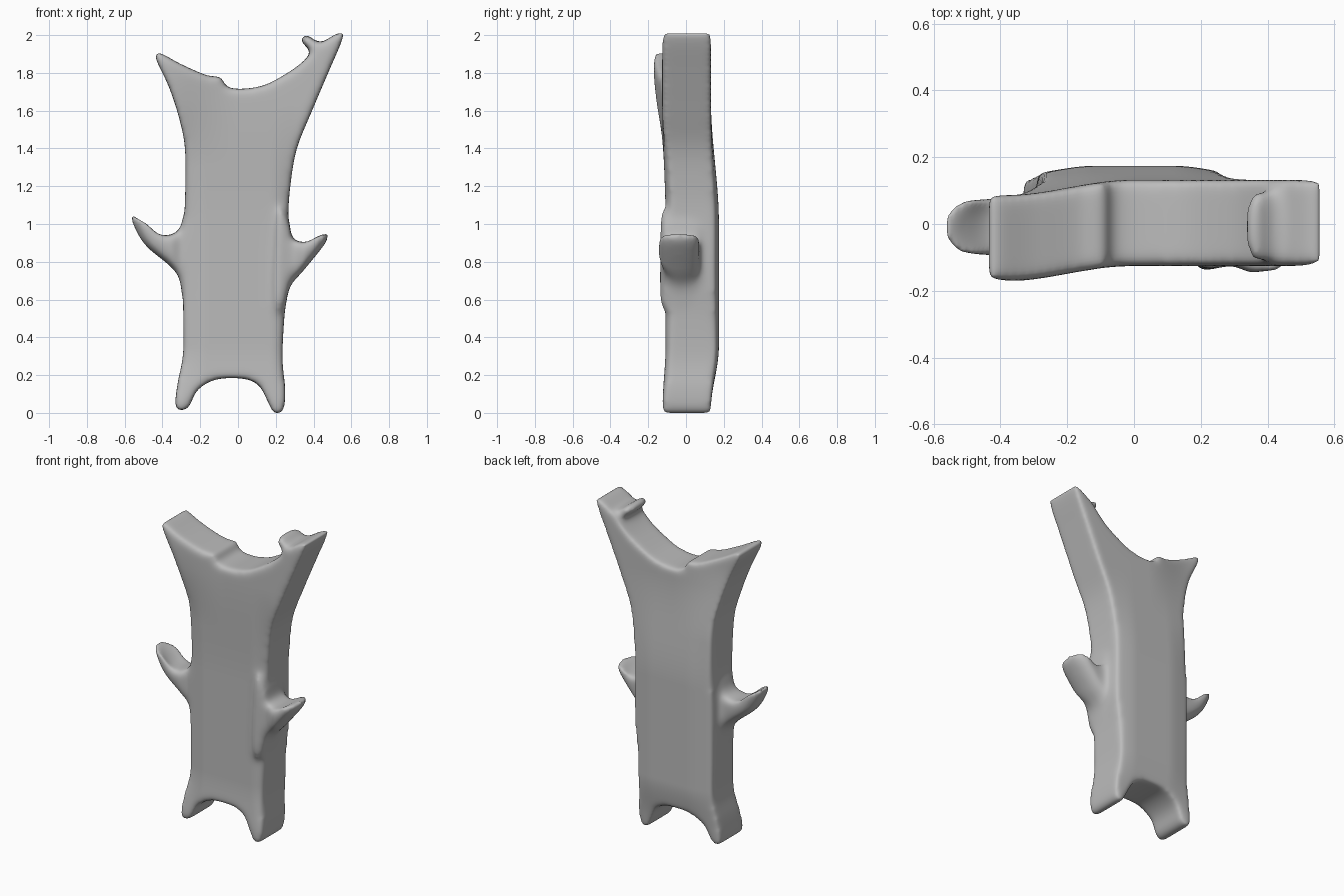
import bpy
import bmesh
from mathutils import Vector

# Remove the default cube only
default_cube = bpy.data.objects.get("Cube")
if default_cube:
    bpy.data.objects.remove(default_cube, do_unlink=True)

# Trunk silhouette: both upper arms, notch, both legs (x, z)
TRUNK = [
    (-.443, 1.905), (-.3, 1.84), (-.16, 1.78), (-.09, 1.775), (-.065, 1.725),
    (.01, 1.71), (.14, 1.73), (.27, 1.8), (.35, 1.86), (.44, 1.95),
    (.54, 2.01), (.555, 1.98), (.475, 1.79), (.39, 1.59), (.31, 1.39),
    (.275, 1.18), (.265, 1), (.265, .7), (.245, .5), (.235, .28),
    (.25, .12), (.24, .01), (.195, -.01), (.16, .05), (.12, .13),
    (.06, .17), (-.045, .18), (-.14, .165), (-.22, .11), (-.265, .02),
    (-.33, .02), (-.32, .15), (-.29, .31), (-.29, .55), (-.29, .9),
    (-.28, 1.13), (-.28, 1.39), (-.31, 1.55), (-.365, 1.72),
]
# Side spikes and the small stub on the taller arm
RIGHT_SPIKE = [
    (-.2, 1.08), (-.28, 1.06), (-.305, .98), (-.35, .94), (-.44, .945),
    (-.54, 1.03), (-.57, 1.03), (-.5, .89), (-.36, .77), (-.31, .7),
    (-.285, .58), (-.2, .56),
]
LEFT_SPIKE = [
    (.2, 1.08), (.265, 1.03), (.29, .92), (.37, .9), (.465, .95),
    (.472, .905), (.35, .75), (.275, .66), (.24, .52), (.18, .54),
]
STUB = [
    (.36, 1.85), (.38, 1.91), (.332, 1.965), (.36, 2), (.41, 1.965),
    (.46, 1.95), (.48, 1.88),
]
# Section from front to back: (depth fraction, silhouette scale)
SQUARE = [(0, 1), (1, 1)]
ROUND = [(0, .7), (.07, .86), (.25, .97), (.5, 1), (.75, .97), (.93, .86), (1, .7)]


def smooth_loop(points, steps=4):
    """Closed rounded curve through the points."""
    pts = [Vector(p) for p in points]
    count = len(pts)
    result = []
    for i in range(count):
        a, b, c, d = (pts[(i + k) % count] for k in (-1, 0, 1, 2))
        for s in range(steps):
            t = s / steps
            result.append(.5 * (2 * b + (c - a) * t
                                + (2 * a - 5 * b + 4 * c - d) * t * t
                                + (3 * b - a - 3 * c + d) * t ** 3))
    return result


def add_slab(bm, points, front, back, section=SQUARE, anchor=(0, 0)):
    """Closed slab; its silhouette shrinks toward the anchor by section."""
    centre = Vector(anchor)
    loop = smooth_loop(points)
    rings = []
    for depth, scale in section:
        y = front + (back - front) * depth
        flat = [centre + (p - centre) * scale for p in loop]
        rings.append([bm.verts.new((p.x, y, p.y)) for p in flat])
    bm.faces.new(rings[0])
    bm.faces.new(rings[-1][::-1])
    for near, far in zip(rings, rings[1:]):
        for i in range(len(loop)):
            bm.faces.new((near[i - 1], far[i - 1], far[i], near[i]))


def ramp(value, low, high):
    t = min(max((value - low) / (high - low), 0), 1)
    return t * t * (3 - 2 * t)


# Build the overlapping slabs
bm = bmesh.new()
add_slab(bm, TRUNK, -.126, .132)
add_slab(bm, RIGHT_SPIKE, -.115, .06, ROUND, (-.27, .92))
add_slab(bm, LEFT_SPIKE, -.165, .053, ROUND, (.27, .88))
add_slab(bm, STUB, -.115, .1, ROUND, (.43, 1.92))
bmesh.ops.recalc_face_normals(bm, faces=bm.faces)
mesh = bpy.data.meshes.new("branch_stump")
bm.to_mesh(mesh)
bm.free()
stump = bpy.data.objects.new("branch_stump", mesh)
bpy.context.collection.objects.link(stump)

# Fuse them into one softly rounded surface
remesh = stump.modifiers.new("fuse", "REMESH")
remesh.mode = "VOXEL"
remesh.voxel_size = .013
soften = stump.modifiers.new("soften", "SMOOTH")
soften.factor = .5
soften.iterations = 24
bpy.context.view_layer.objects.active = stump
stump.select_set(True)
for name in ("fuse", "soften"):
    bpy.ops.object.modifier_apply(modifier=name)

# Bow the trunk back, round its long edges, lean the shorter arm forward
verts = stump.data.vertices
floor = min(v.co.z for v in verts)
for v in verts:
    x, y, z = v.co
    middle = ramp(z, 0, .35) * (1 - ramp(z, 1, 1.65))
    core = 1 - ramp(abs(x), .12, .34)
    edge = ramp(abs(x), .17, .29) * (1 - ramp(abs(x), .29, .36))
    lean = ramp(z, 1.3, 1.8) * ramp(-x, 0, .38)
    v.co.y += middle * (.018 + .024 * core * ramp(y, -.05, .13))
    v.co.y += .02 * middle * edge * ramp(-y, .03, .126)
    v.co.y -= .045 * lean
    v.co.z -= floor

# Plain grey finish
grey = bpy.data.materials.new("plain_grey")
grey.use_nodes = True
colour = (.5, .5, .5, 1)
grey.diffuse_color = colour
for node in grey.node_tree.nodes:
    if node.type == "BSDF_PRINCIPLED":
        node.inputs["Base Color"].default_value = colour
stump.data.materials.clear()
stump.data.materials.append(grey)
bpy.ops.object.shade_smooth()
